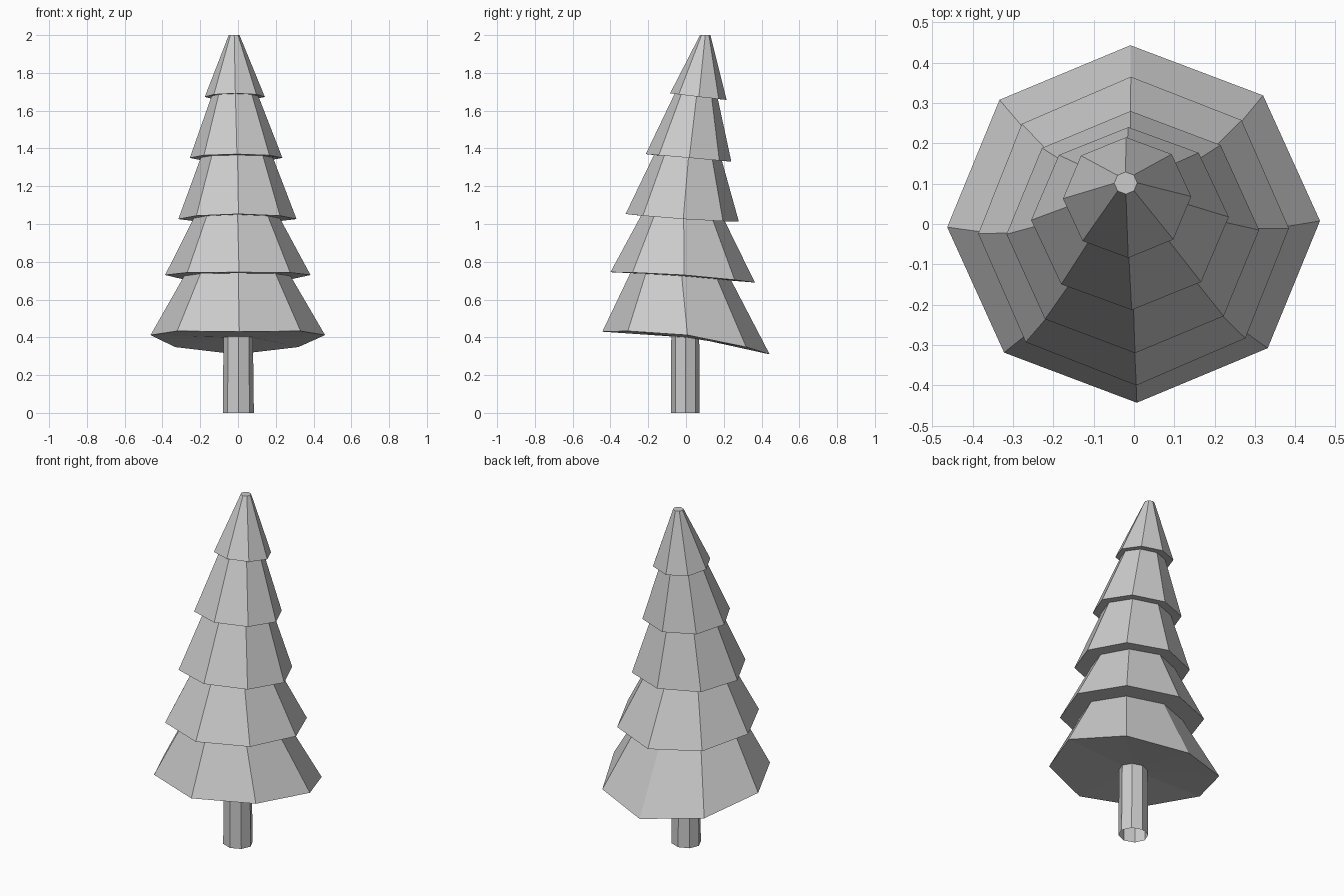
import bpy, bmesh
from math import sin, cos, radians, tau

SIDES = 8


def ring(bm, left, right, front, back, zf, zm, zb, turn=1.0):
    """Octagon given by its x and y extents and its front, middle and back heights."""
    verts = []
    for i in range(SIDES):
        a = tau * i / SIDES
        s = sin(a)
        z = zm + (zb - zf) / 2 * s + ((zb + zf) / 2 - zm) * s * s
        a += radians(turn)
        verts.append(bm.verts.new(((left + right) / 2 + (right - left) / 2 * cos(a),
                                   (front + back) / 2 + (back - front) / 2 * sin(a), z)))
    return verts


def loft(name, sections, cap_top):
    bm = bmesh.new()
    rings = [ring(bm, *s) for s in sections]
    for lo, hi in zip(rings, rings[1:]):
        for i in range(SIDES):
            j = (i + 1) % SIDES
            bm.faces.new((lo[i], lo[j], hi[j], hi[i]))
    if cap_top:
        bm.faces.new(rings[-1])
    mesh = bpy.data.meshes.new(name)
    bm.to_mesh(mesh)
    bm.free()
    obj = bpy.data.objects.new(name, mesh)
    bpy.context.collection.objects.link(obj)
    return obj


# Trunk: open tube that ends at the underside of the foliage
trunk_top = (-0.077, 0.079, -0.078, 0.070, 0.405, 0.40, 0.395)
loft("trunk", [(-0.080, 0.084, -0.080, 0.072, 0, 0, 0), trunk_top], False)

# Foliage: stepped skin, each tier is a wide rim then a narrow neck
loft("foliage", [
    trunk_top,
    (-0.463, 0.461, -0.443, 0.443, 0.430, 0.412, 0.310),
    (-0.285, 0.278, -0.295, 0.240, 0.740, 0.725, 0.700),
    (-0.386, 0.384, -0.400, 0.365, 0.745, 0.730, 0.690),
    (-0.235, 0.222, -0.235, 0.203, 1.050, 1.030, 1.020),
    (-0.316, 0.310, -0.320, 0.280, 1.053, 1.026, 1.012),
    (-0.197, 0.185, -0.170, 0.190, 1.365, 1.352, 1.335),
    (-0.255, 0.235, -0.213, 0.240, 1.370, 1.350, 1.330),
    (-0.140, 0.108, -0.060, 0.168, 1.690, 1.677, 1.665),
    (-0.176, 0.142, -0.084, 0.215, 1.692, 1.673, 1.657),
    (-0.049, 0.008, 0.074, 0.129, 2.0, 2.0, 2.0),
], True)
